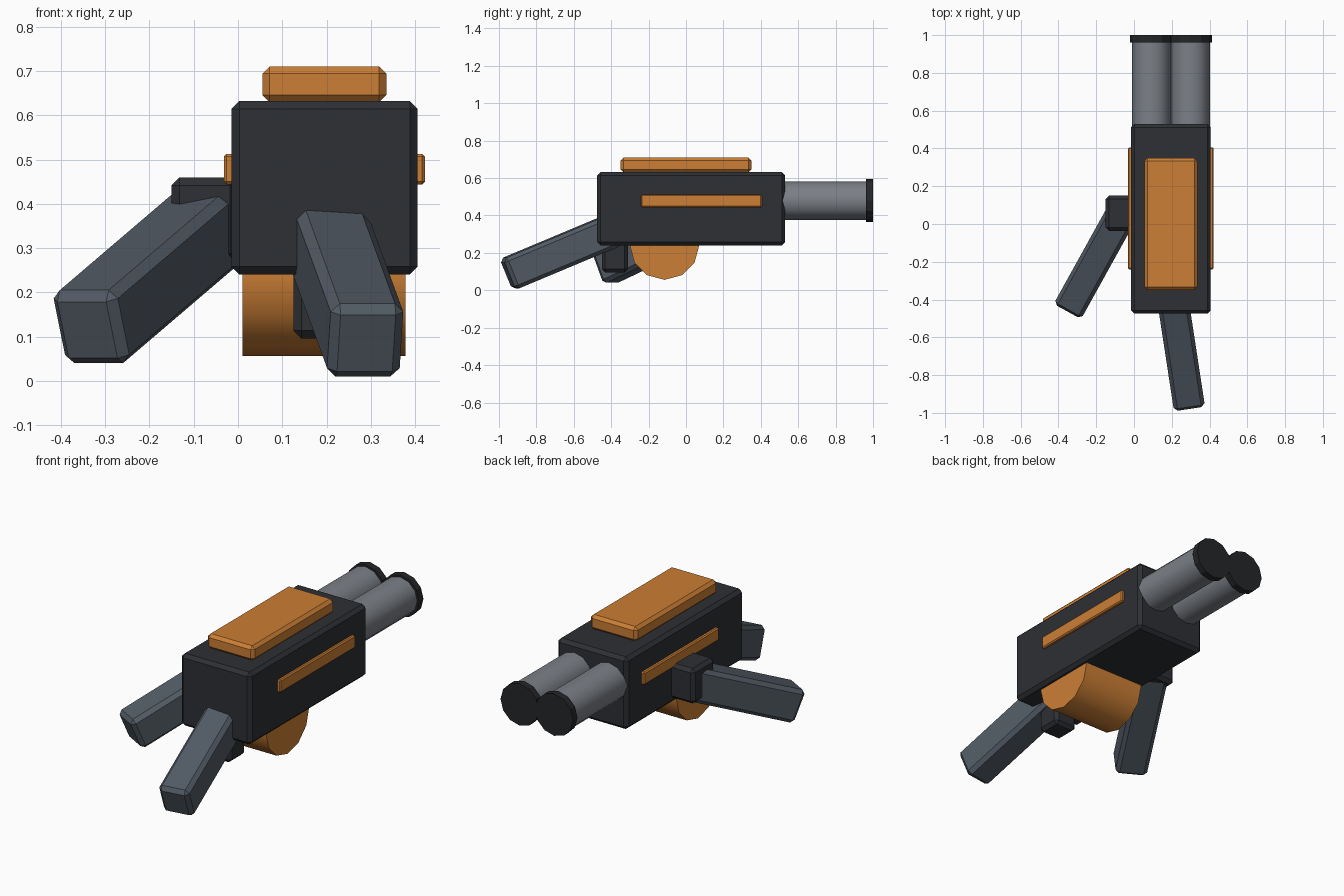
import bpy
from math import radians, sin, cos, pi
from mathutils import Vector, Matrix

if "Cube" in bpy.data.objects:
    bpy.data.objects.remove(bpy.data.objects["Cube"])


def material(name, color):
    m = bpy.data.materials.new(name)
    m.diffuse_color = (*color, 1)
    m.use_nodes = True
    m.node_tree.nodes["Principled BSDF"].inputs["Base Color"].default_value = m.diffuse_color
    return m


DARK = material("dark", (0.026, 0.029, 0.034))
BLACK = material("black", (0.018, 0.019, 0.021))
SLATE = material("slate", (0.085, 0.105, 0.13))
STEEL = material("steel", (0.2, 0.215, 0.24))
ORANGE = material("orange", (0.6, 0.21, 0.035))


def box(name, lo, hi, mat, bevel):
    """Bevelled box between two corners."""
    lo, hi = Vector(lo), Vector(hi)
    bpy.ops.mesh.primitive_cube_add(size=1)
    o = bpy.context.object
    o.name = name
    o.data.transform(Matrix.Diagonal((*(hi - lo), 1)))
    o.location = (lo + hi) / 2
    o.data.materials.append(mat)
    b = o.modifiers.new("bevel", "BEVEL")
    b.width, b.segments = bevel, 1
    return o


def cylinder(name, start, end, radius, mat, smooth):
    """Twelve-sided cylinder between two points."""
    a, b = Vector(start), Vector(end)
    bpy.ops.mesh.primitive_cylinder_add(vertices=12, radius=radius, depth=(b - a).length)
    o = bpy.context.object
    o.name = name
    o.location = (a + b) / 2
    o.rotation_euler = (b - a).to_track_quat('Z', 'Y').to_euler()
    o.data.materials.append(mat)
    if smooth:
        bpy.ops.object.shade_smooth_by_angle(angle=radians(40))
    return o


def arm(name, tip, yaw, pitch=22.5, length=0.65):
    """Square bar rising from its tip centre towards the body."""
    o = box(name, (-0.083, 0, -0.089), (0.083, length, 0.089), SLATE, 0.02)
    p, w = radians(pitch), radians(yaw)
    direction = Vector((sin(w) * cos(p), cos(w) * cos(p), sin(p)))
    o.location = Vector(tip) + direction * length / 2
    o.rotation_euler = (p, 0, -w)
    return o


# Body and armour
box("body", (-0.015, -0.475, 0.24), (0.406, 0.53, 0.632), DARK, 0.018)
box("top_plate", (0.055, -0.35, 0.63), (0.335, 0.35, 0.71), ORANGE, 0.016)
for side, x in (("left", -0.032), ("right", 0.39)):
    box(f"{side}_stripe", (x, -0.24, 0.444), (x + 0.032, 0.405, 0.513), ORANGE, 0.006)

# Twin barrels with muzzle rings
for side, x in (("left", 0.092), ("right", 0.299)):
    cylinder(f"{side}_barrel", (x, 0.48, 0.48), (x, 0.98, 0.48), 0.103, STEEL, True)
    cylinder(f"{side}_muzzle", (x, 0.962, 0.48), (x, 1.0, 0.48), 0.114, BLACK, False)

# Drum under the body
cylinder("drum", (0.01, -0.115, 0.242), (0.378, -0.115, 0.242), 0.186, ORANGE, True)

# Grips and the arms that hold them
box("under_grip", (0.125, -0.45, 0.096), (0.265, -0.31, 0.28), DARK, 0.018)
box("side_grip", (-0.15, -0.037, 0.27), (0.0, 0.15, 0.46), DARK, 0.018)
arm("rear_arm", (0.29, -0.953, 0.085), -8.7)
arm("side_arm", (-0.34, -0.44, 0.115), 29)
